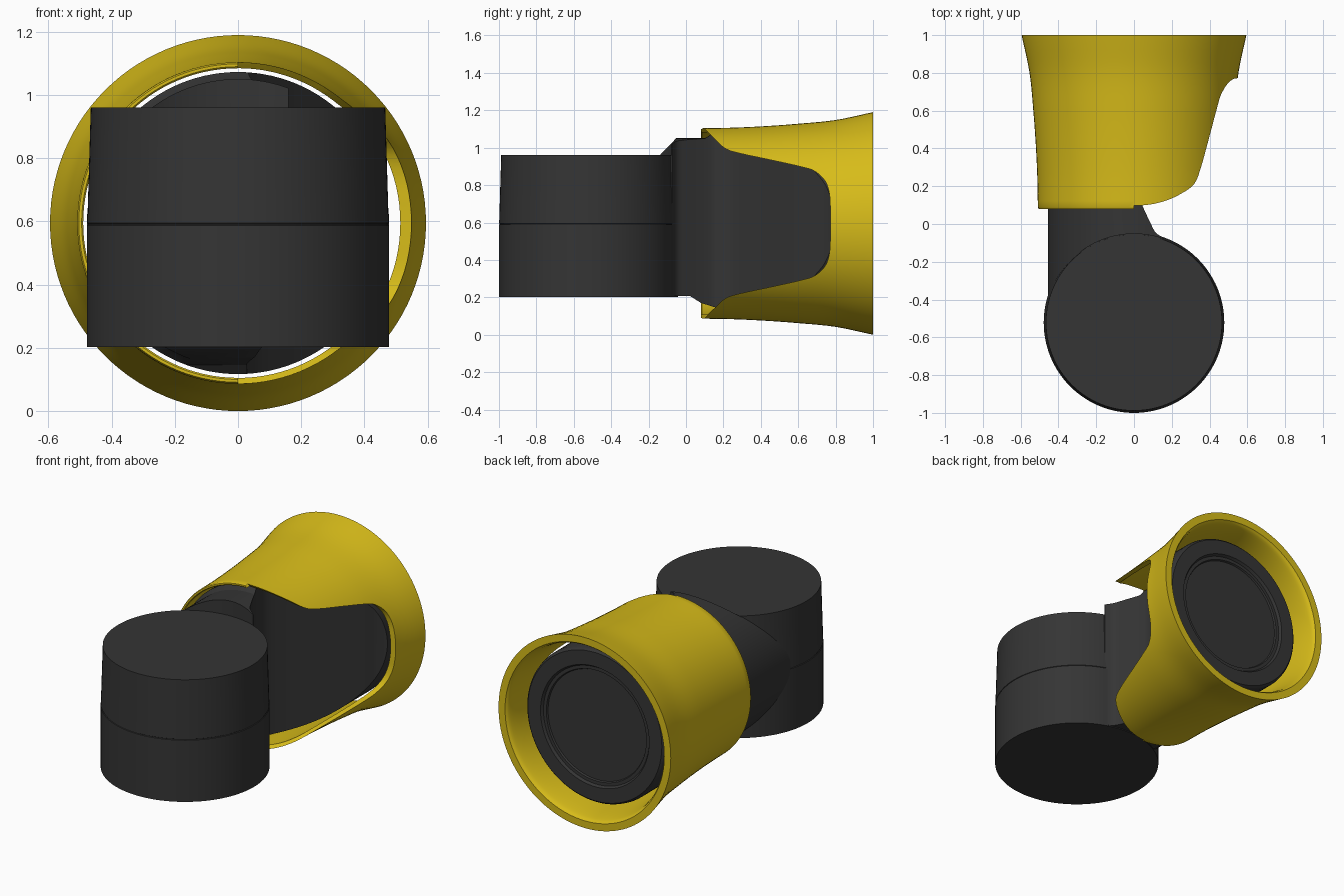
import bpy, bmesh
from math import sin, cos, pi, radians
from mathutils import Vector

if "Cube" in bpy.data.objects:
    bpy.data.objects.remove(bpy.data.objects["Cube"])

CZ = 0.595          # height of the horizontal axis
PY = -0.522         # y of the upright drum


def material(name, rgb):
    m = bpy.data.materials.new(name)
    m.diffuse_color = (*rgb, 1)
    m.use_nodes = True
    m.node_tree.nodes["Principled BSDF"].inputs["Base Color"].default_value = m.diffuse_color
    return m


dark = material("dark_plastic", (0.035, 0.035, 0.035))
yellow = material("yellow_plastic", (0.68, 0.50, 0.01))


def make_object(name, bm, mat=None):
    bmesh.ops.remove_doubles(bm, verts=bm.verts, dist=1e-5)
    bmesh.ops.recalc_face_normals(bm, faces=bm.faces)
    me = bpy.data.meshes.new(name)
    bm.to_mesh(me)
    bm.free()
    ob = bpy.data.objects.new(name, me)
    bpy.context.collection.objects.link(ob)
    if mat:
        me.materials.append(mat)
    return ob


def smooth_path(pts, n=6):
    """Catmull-Rom curve through the points."""
    P = [Vector(p) for p in pts]
    P = [2 * P[0] - P[1]] + P + [2 * P[-1] - P[-2]]
    out = []
    for a, b, c, d in zip(P, P[1:], P[2:], P[3:]):
        for i in range(n):
            t = i / n
            out.append(0.5 * (2 * b + (c - a) * t + (2 * a - 5 * b + 4 * c - d) * t * t
                              + (3 * b - a - 3 * c + d) * t ** 3))
    return [tuple(p) for p in out] + [tuple(P[-2])]


def revolve(name, profile, place, mat=None, closed=False, seg=112):
    """Spin (radius, along) points; place(u, v, along) maps to space."""
    bm = bmesh.new()
    rings = [[bm.verts.new(place(r * cos(2 * pi * i / seg), r * sin(2 * pi * i / seg), h))
              for i in range(seg)] if r > 0 else [bm.verts.new(place(0, 0, h))] for r, h in profile]
    pairs = list(zip(rings, rings[1:])) + ([(rings[-1], rings[0])] if closed else [])
    for a, b in pairs:
        if len(a) == 1 or len(b) == 1:
            bm.faces.new(b if len(a) == 1 else a)      # flat cap
            continue
        for i in range(seg):
            j = (i + 1) % seg
            bm.faces.new((a[i], a[j], b[j], b[i]))
    loose = [v for v in bm.verts if not v.link_faces]
    bmesh.ops.delete(bm, geom=loose, context='VERTS')
    return make_object(name, bm, mat)


def prism(name, pts, lo, hi, place):
    bm = bmesh.new()
    a = [bm.verts.new(place(p[0], p[1], lo)) for p in pts]
    b = [bm.verts.new(place(p[0], p[1], hi)) for p in pts]
    bm.faces.new(a)
    bm.faces.new(b)
    for i in range(len(pts)):
        j = (i + 1) % len(pts)
        bm.faces.new((a[i], a[j], b[j], b[i]))
    return make_object(name, bm)


def cut(ob, cutter):
    bpy.context.view_layer.objects.active = ob
    mod = ob.modifiers.new("cut", 'BOOLEAN')
    mod.operation, mod.solver, mod.object = 'DIFFERENCE', 'EXACT', cutter
    bpy.ops.object.modifier_apply(modifier=mod.name)
    bpy.data.objects.remove(cutter)


def shade(ob):
    bpy.ops.object.select_all(action='DESELECT')
    ob.select_set(True)
    bpy.context.view_layer.objects.active = ob
    bpy.ops.object.shade_smooth_by_angle(angle=radians(28))


def along_y(u, v, h):
    return (u, h, CZ + v)


def along_z(u, v, h):
    return (u, PY + v, h)


def from_xy(x, y, h):
    return (x, y, h)


def from_yz(y, z, h):
    return (h, y, z)


# Upright drum with a parting line
drum = revolve("upright_drum", [(0, 0.203), (0.478, 0.203), (0.478, 0.588), (0.474, 0.590), (0.474, 0.593),
                                (0.477, 0.595), (0.466, 0.96), (0, 0.96)], along_z, dark)

# Horizontal body: narrow neck, wider barrel, recessed ring at the back
body = revolve("horizontal_body", [(0, -0.43), (0.456, -0.43), (0.456, 0.10), (0.464, 0.115), (0.478, 0.135),
                                   (0.478, 0.87), (0.473, 0.89), (0.463, 0.90), (0.375, 0.90), (0.365, 0.885),
                                   (0.345, 0.885), (0.34, 0.875), (0, 0.875)], along_y, dark)

# Scooped right flank of the body
flank = smooth_path([(0.16, -0.075), (0.115, -0.045), (0.085, 0.01), (0.04, 0.11), (0.028, 0.17), (0.05, 0.25),
                     (0.16, 0.40), (0.29, 0.56), (0.39, 0.69), (0.44, 0.755), (0.52, 0.83)])
cut(body, prism("flank_cutter", [(0.8, -0.7), (0.16, -0.7)] + flank + [(0.8, 0.83)], -0.3, 1.5, from_xy))

# Clearance above and below the drum
cut(body, revolve("top_cutter", [(0, 0.955), (0.47, 0.955), (0.47, 1.4), (0, 1.4)], along_z))
cut(body, prism("bottom_cutter", [(-1.2, 0.208), (0.02, 0.208), (0.08, 0.17), (0.16, 0.145), (0.2, 0.1),
                                  (0.2, -0.3), (-1.2, -0.3)], -0.8, 0.8, from_yz))

# Flared yellow sleeve
outer = smooth_path([(0.509, 0.09), (0.512, 0.25), (0.520, 0.42), (0.533, 0.6), (0.553, 0.8), (0.595, 1.0)], 5)
inner = smooth_path([(0.55, 1.0), (0.535, 0.97), (0.52, 0.86), (0.505, 0.62), (0.493, 0.35), (0.49, 0.085)], 4)
sleeve = revolve("flared_sleeve", outer + inner + [(0.495, 0.08), (0.504, 0.08)], along_y, yellow, True)

# Side opening in the sleeve, mirrored about the axis height
edge = smooth_path([(0.085, 0.525), (0.105, 0.50), (0.155, 0.45), (0.215, 0.398), (0.30, 0.372), (0.45, 0.34),
                    (0.62, 0.302), (0.69, 0.278), (0.745, 0.225), (0.768, 0.15), (0.772, 0.05)])
upper = [(-0.3, 0.525)] + edge
opening = [(y, CZ + d) for y, d in upper] + [(y, CZ - d) for y, d in reversed(upper)]
cut(sleeve, prism("opening_cutter", opening, 0.0, 0.9, from_yz))

for part in (drum, body, sleeve):
    shade(part)
